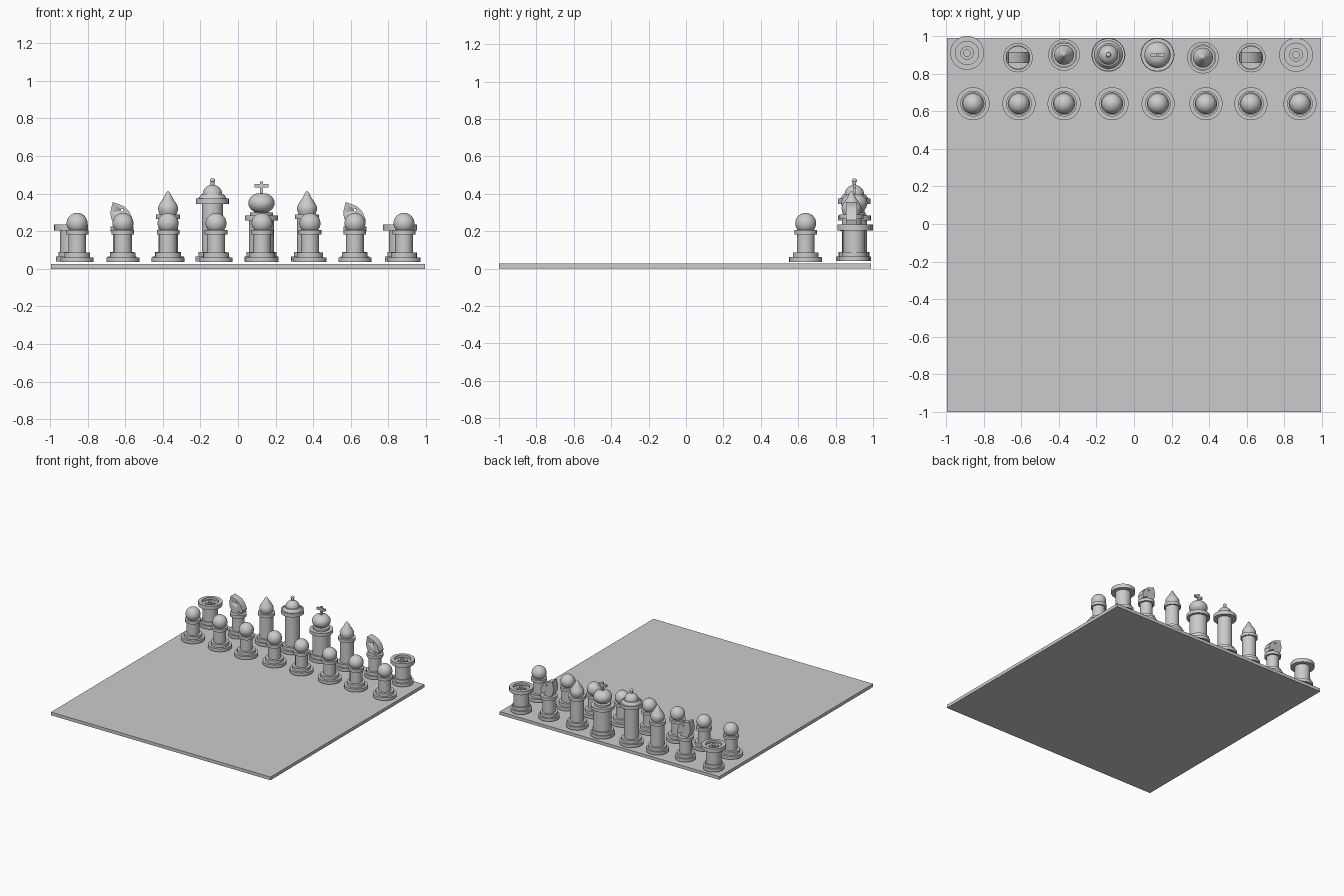
import bpy
import bmesh
import math
from mathutils import Matrix

if "Cube" in bpy.data.objects:
    bpy.data.objects.remove(bpy.data.objects["Cube"], do_unlink=True)

grey = bpy.data.materials.new("plain grey")
grey.use_nodes = True
GREY = (0.6, 0.6, 0.6, 1)
grey.diffuse_color = GREY
grey.node_tree.nodes["Principled BSDF"].inputs["Base Color"].default_value = GREY


def finish(bm, name, smooth=True):
    """Turn a bmesh into a named object with the shared material."""
    bmesh.ops.recalc_face_normals(bm, faces=bm.faces[:])
    mesh = bpy.data.meshes.new(name)
    bm.to_mesh(mesh)
    bm.free()
    mesh.materials.append(grey)
    obj = bpy.data.objects.new(name, mesh)
    bpy.context.collection.objects.link(obj)
    if smooth:
        bpy.ops.object.select_all(action="DESELECT")
        obj.select_set(True)
        bpy.context.view_layer.objects.active = obj
        bpy.ops.object.shade_smooth_by_angle(angle=math.radians(35))
    return obj


def box(name, size, centre):
    bm = bmesh.new()
    place = Matrix.Translation(centre) @ Matrix.Diagonal((*size, 1))
    bmesh.ops.create_cube(bm, size=1, matrix=place)
    return finish(bm, name, False)


def lathe(name, profile, x, y):
    """Spin a (radius, height) profile around a vertical axis at x, y."""
    bm = bmesh.new()
    verts = [bm.verts.new((r, 0, z)) for r, z in profile]
    edges = [bm.edges.new(pair) for pair in zip(verts, verts[1:])]
    bmesh.ops.spin(bm, geom=verts + edges, cent=(0, 0, 0), axis=(0, 0, 1),
                   angle=math.tau, steps=32)
    bmesh.ops.remove_doubles(bm, verts=bm.verts[:], dist=0.0002)
    bmesh.ops.translate(bm, verts=bm.verts[:], vec=(x, y, 0))
    return finish(bm, name)


def arc(radius, height, centre, start, end, steps=10):
    """Profile points along an elliptical arc, angles in degrees."""
    angles = [math.radians(start + (end - start) * i / steps) for i in range(steps + 1)]
    return [(max(radius * math.cos(a), 0), centre + height * math.sin(a)) for a in angles]


def stand(foot, step, column, floor, top):
    """Stepped base and column shared by every piece."""
    a, b = floor + 0.025, floor + 0.05
    return [(0, floor), (foot, floor), (foot, a), (step, a), (step, b), (column, b), (column, top)]


def collar(radius, low, high, inner):
    return [(radius, low), (radius, high), (inner, high)]


# Board
box("board", (1.99, 1.99, 0.026), (0, -0.005, 0.013))

# Pawn row
PAWN_X = [-0.856, -0.612, -0.372, -0.117, 0.128, 0.383, 0.622, 0.883]
for i, x in enumerate(PAWN_X):
    shape = stand(0.088, 0.068, 0.047, 0.036, 0.182)
    shape += collar(0.06, 0.182, 0.206, 0.03) + arc(0.056, 0.056, 0.242, -50, 90)
    lathe(f"pawn_{i + 1}", shape, x, 0.64)

# Rooks with a sunken top and a small central ring
for side, x, y in (("right", -0.888, 0.91), ("left", 0.862, 0.9)):
    shape = stand(0.08, 0.066, 0.058, 0.04, 0.203)
    shape += collar(0.09, 0.203, 0.235, 0.062)
    shape += [(0.062, 0.215), (0.036, 0.215), (0.036, 0.23), (0.018, 0.23), (0.018, 0.215), (0, 0.215)]
    lathe(f"{side}_rook", shape, x, y)

# Knights: round stand with a flat carved head
HEAD = [(-0.035, 0.22), (-0.058, 0.27), (-0.062, 0.3), (-0.05, 0.355), (-0.02, 0.345),
        (0.015, 0.33), (0.042, 0.3), (0.058, 0.26), (0.05, 0.235), (0.01, 0.255), (0.035, 0.22)]
for side, x in (("right", -0.617), ("left", 0.622)):
    shape = stand(0.078, 0.065, 0.047, 0.04, 0.2)
    lathe(f"{side}_knight_stand", shape + collar(0.062, 0.2, 0.225, 0), x, 0.885)
    bm = bmesh.new()
    face = bm.faces.new([bm.verts.new((x + px, 0.856, z)) for px, z in HEAD])
    grown = bmesh.ops.extrude_face_region(bm, geom=[face])["geom"]
    moved = [v for v in grown if isinstance(v, bmesh.types.BMVert)]
    bmesh.ops.translate(bm, verts=moved, vec=(0, 0.058, 0))
    head = finish(bm, f"{side}_knight_head")
    # Eye hole through the head
    bm = bmesh.new()
    place = Matrix.Translation((x, 0.885, 0.312)) @ Matrix.Rotation(math.pi / 2, 4, "X")
    bmesh.ops.create_cone(bm, cap_ends=True, segments=12, radius1=0.007,
                          radius2=0.007, depth=0.2, matrix=place)
    cutter = finish(bm, f"{side}_eye_cutter")
    cutter.hide_render = True
    cutter.hide_set(True)
    cutter.display_type = "WIRE"
    cut = head.modifiers.new("eye", "BOOLEAN")
    cut.operation = "DIFFERENCE"
    cut.object = cutter

# Bishops with a pointed cap
for side, x, y in (("right", -0.372, 0.9), ("left", 0.367, 0.885)):
    shape = stand(0.084, 0.07, 0.052, 0.04, 0.265)
    shape += collar(0.064, 0.265, 0.29, 0.045)
    shape += [(0.052, 0.31), (0.053, 0.328), (0.046, 0.345), (0.024, 0.378), (0.008, 0.408), (0, 0.416)]
    lathe(f"{side}_bishop", shape, x, y)

# Queen with a wide brim, dome and finial
shape = stand(0.09, 0.074, 0.055, 0.04, 0.346)
shape += collar(0.087, 0.346, 0.375, 0.075) + [(0.06, 0.397)]
shape += arc(0.052, 0.05, 0.397, 0, 75)
shape += [(0.01, 0.447), (0.01, 0.46)] + arc(0.014, 0.012, 0.47, -45, 90, 6)
lathe("queen", shape, -0.136, 0.9)

# King with a round crown and a cross
shape = stand(0.09, 0.08, 0.067, 0.04, 0.258)
shape += collar(0.088, 0.258, 0.285, 0.06) + [(0.06, 0.3), (0.045, 0.3)]
shape += arc(0.07, 0.055, 0.35, -60, 65) + [(0, 0.4)]
lathe("king", shape, 0.125, 0.9)
box("cross_post", (0.016, 0.016, 0.07), (0.125, 0.9, 0.43))
box("cross_bar", (0.074, 0.0158, 0.018), (0.125, 0.9, 0.443))
